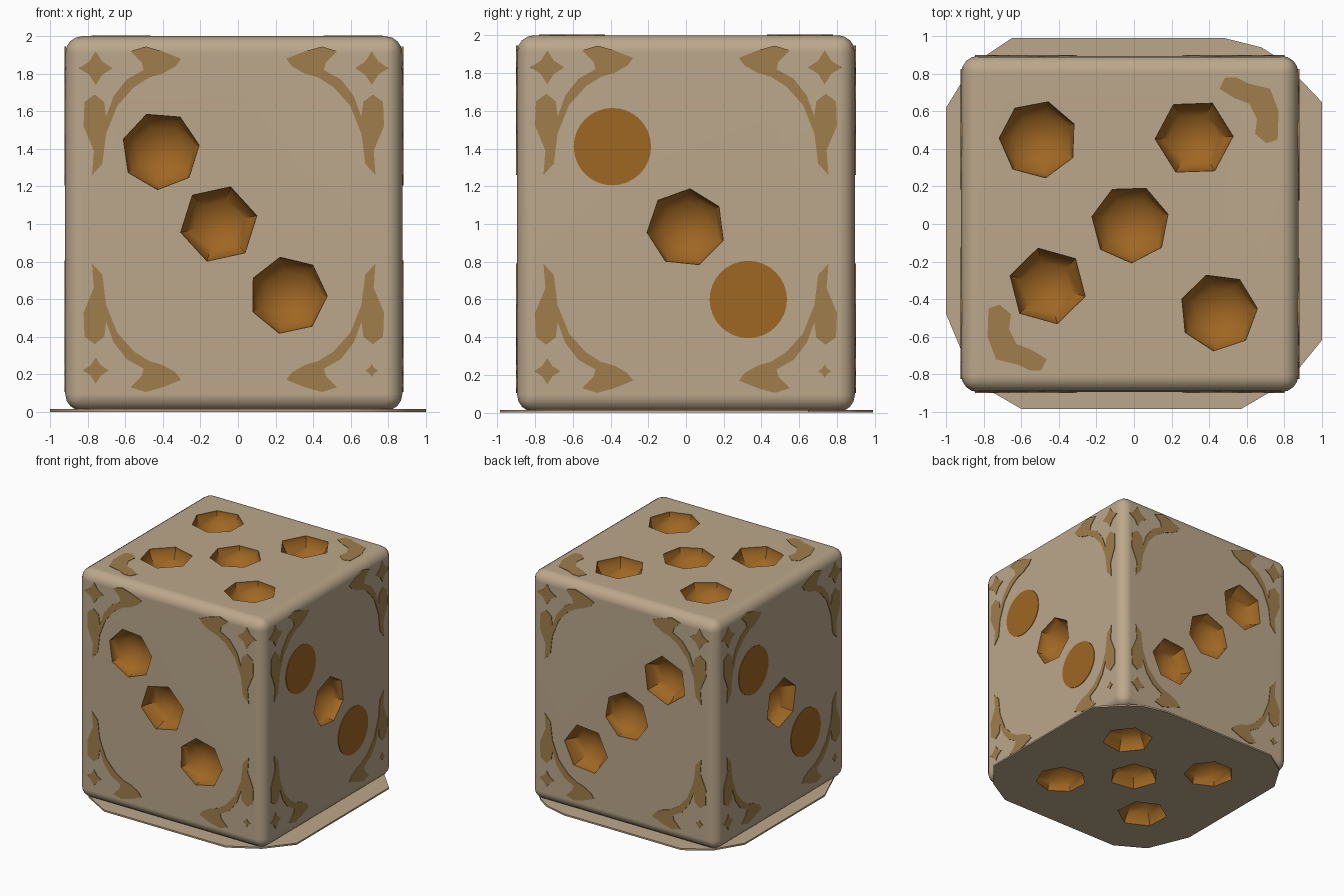
import bpy, bmesh, math
from mathutils import Matrix, Vector

if "Cube" in bpy.data.objects:
    bpy.data.objects.remove(bpy.data.objects["Cube"])


def material(name, rgb):
    m = bpy.data.materials.new(name)
    m.diffuse_color = (*rgb, 1)
    m.use_nodes = True
    m.node_tree.nodes["Principled BSDF"].inputs["Base Color"].default_value = m.diffuse_color
    return m


TAN = material("tan_body", (0.50, 0.39, 0.26))
BROWN = material("orange_brown_pips", (0.35, 0.135, 0.017))
GOLD = material("dull_gold_ornament", (0.35, 0.21, 0.072))


def make(name, bm, mats):
    bmesh.ops.recalc_face_normals(bm, faces=bm.faces)
    me = bpy.data.meshes.new(name)
    bm.to_mesh(me)
    bm.free()
    for m in mats:
        me.materials.append(m)
    ob = bpy.data.objects.new(name, me)
    bpy.context.collection.objects.link(ob)
    return ob


def frame(origin, u, v):
    """Matrix whose x, y, z axes are a face's right, up and outward directions."""
    u, v = Vector(u), Vector(v)
    m = Matrix((u, v, u.cross(v))).transposed().to_4x4()
    return Matrix.Translation(origin) @ m


X0, X1, Y = -0.92, 0.875, 0.895
CX = (X0 + X1) / 2
FACES = {
    "front": frame((CX, -Y, 1), (1, 0, 0), (0, 0, 1)),
    "right": frame((X1, 0, 1), (0, 1, 0), (0, 0, 1)),
    "back": frame((CX, Y, 1), (-1, 0, 0), (0, 0, 1)),
    "left": frame((X0, 0, 1), (0, -1, 0), (0, 0, 1)),
    "top": frame((0, 0, 2), (1, 0, 0), (0, 1, 0)),
    "bottom": frame((0, 0, 0), (1, 0, 0), (0, -1, 0)),
}
# pip centres in each face's own right/up coordinates
PIPS = {
    "front": [(-0.39, 0.39), (-0.08, 0), (0.29, -0.38)],
    "back": [(-0.36, -0.42), (0.03, -0.03), (0.40, 0.38)],
    "right": [(0, -0.02)],
    "left": [(0, -0.02)],
    "top": [(-0.51, 0.45), (0.32, 0.46), (-0.02, 0), (-0.46, -0.33), (0.45, -0.47)],
    "bottom": [(-0.45, 0.43), (0.43, 0.43), (0, 0), (-0.45, -0.43), (0.43, -0.43)],
}

# pip cutters: flattened low-sided bowls
bm = bmesh.new()
k = 0
for face, spots in PIPS.items():
    for u, v in spots:
        k += 1
        bmesh.ops.create_uvsphere(
            bm, u_segments=6 + k % 2, v_segments=9, radius=0.211,
            matrix=FACES[face] @ Matrix.Translation((u, v, 0))
            @ Matrix.Rotation(k * 0.37, 4, 'Z') @ Matrix.Diagonal((1, 1, 0.75, 1)))
for f in bm.faces:
    f.material_index = 1
cutter = make("pip_cutters", bm, [TAN, BROWN])
cutter.hide_render = True


def cut_pips(ob):
    mod = ob.modifiers.new("pips", 'BOOLEAN')
    mod.operation, mod.solver, mod.object = 'DIFFERENCE', 'EXACT', cutter
    bpy.ops.object.select_all(action='DESELECT')
    bpy.context.view_layer.objects.active = ob
    ob.select_set(True)
    bpy.ops.object.modifier_apply(modifier=mod.name)
    bpy.ops.object.shade_smooth_by_angle(angle=math.radians(42))
    wn = ob.modifiers.new("weighted", 'WEIGHTED_NORMAL')
    wn.keep_sharp = True


# rounded cube body
bm = bmesh.new()
bmesh.ops.create_cube(bm, size=1, matrix=Matrix.Translation((CX, 0, 1.0025))
                      @ Matrix.Diagonal((X1 - X0, 2 * Y, 1.995, 1)))
bmesh.ops.bevel(bm, geom=bm.edges[:], offset=0.09, segments=4, profile=0.5, affect='EDGES')
cut_pips(make("die_body", bm, [TAN, BROWN]))


def prism(bm, pts, mat, lo, hi):
    """Add a closed outline extruded from depth lo to hi."""
    f = bm.faces.new([bm.verts.new(mat @ Vector((x, y, lo))) for x, y in pts])
    ext = bmesh.ops.extrude_face_region(bm, geom=[f], use_keep_orig=True)["geom"]
    n = mat.to_3x3() @ Vector((0, 0, hi - lo))
    bmesh.ops.translate(bm, vec=n, verts=[e for e in ext if isinstance(e, bmesh.types.BMVert)])


# thin eight-sided flange at the foot
bm = bmesh.new()
outline = [(-1, -0.48), (-0.85, -0.84), (-0.6, -0.985), (0.57, -0.985), (0.82, -0.84), (1, -0.62),
           (1, 0.65), (0.79, 0.87), (0.68, 0.94), (0.48, 0.99), (-0.65, 0.99), (-0.86, 0.85), (-1, 0.62)]
prism(bm, outline, Matrix.Identity(4), 0, 0.014)
cut_pips(make("base_flange", bm, [TAN, BROWN]))
bpy.data.objects.remove(cutter)

# flat painted discs on the two plain sides
for face in ("right", "left"):
    bm = bmesh.new()
    for u, v, r in ((-0.39, 0.41, 0.205), (0.33, -0.4, 0.205)):
        ring = [(u + r * math.cos(a * math.tau / 32), v + r * math.sin(a * math.tau / 32)) for a in range(32)]
        prism(bm, ring, FACES[face], -0.002, 0.005)
    make(face + "_flat_pips", bm, [BROWN])

# corner scrolls: outline for the upper left corner, mirrored into the others
SCROLL = [(-0.55, 0.92), (-0.47, 0.945), (-0.38, 0.92), (-0.28, 0.88), (-0.31, 0.84), (-0.38, 0.80),
          (-0.45, 0.78), (-0.53, 0.73), (-0.62, 0.63), (-0.68, 0.48), (-0.70, 0.32), (-0.755, 0.26),
          (-0.745, 0.39), (-0.80, 0.52), (-0.795, 0.65), (-0.74, 0.69), (-0.69, 0.65), (-0.68, 0.57),
          (-0.64, 0.68), (-0.57, 0.77), (-0.48, 0.82), (-0.49, 0.86)]


def star(cx, cy, r):
    return [(cx + q * math.cos(i * math.pi / 4), cy + q * math.sin(i * math.pi / 4))
            for i in range(8) for q in [r if i % 2 == 0 else r * 0.55]]


for face in ("front", "right", "back", "left"):
    bm = bmesh.new()
    for sx in (1, -1):
        for sy in (1, -1):
            dy = 0 if sy > 0 else 0.05
            size = 0.09 if sy > 0 else (0.07 if sx > 0 else 0.035)
            for pts in (SCROLL, star(-0.735, 0.83, size)):
                prism(bm, [(x * sx, y * sy + dy) for x, y in pts], FACES[face], -0.004, 0.005)
    make(face + "_ornaments", bm, [GOLD])

# broad curved leaves on two opposite top corners
LEAF = [(0.46, 0.72), (0.49, 0.78), (0.55, 0.78), (0.61, 0.75), (0.73, 0.72), (0.775, 0.60), (0.77, 0.45),
        (0.71, 0.43), (0.65, 0.48), (0.66, 0.56), (0.62, 0.64), (0.54, 0.67)]
bm = bmesh.new()
for s in (1, -1):
    prism(bm, [(x * s - 0.005, y * s) for x, y in LEAF], FACES["top"], -0.002, 0.003)
make("top_ornaments", bm, [GOLD])
